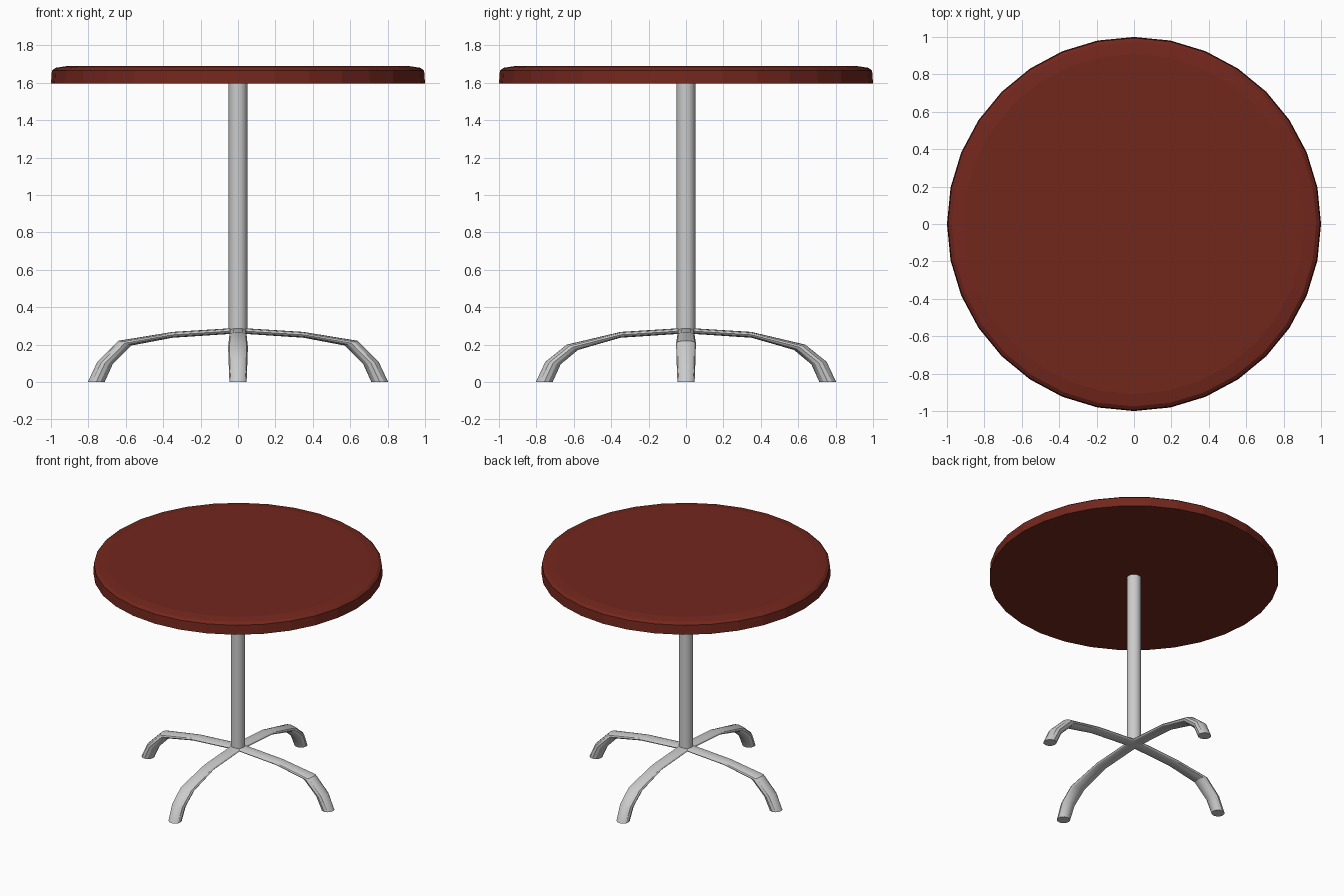
import bpy, bmesh
from math import cos, sin, pi, radians

if "Cube" in bpy.data.objects:
    bpy.data.objects.remove(bpy.data.objects["Cube"])


def loft(name, rings, color=None, smooth=None):
    """Skin a list of equal-sized point rings and cap both ends."""
    bm = bmesh.new()
    loops = [[bm.verts.new(p) for p in ring] for ring in rings]
    n = len(loops[0])
    for a, b in zip(loops, loops[1:]):
        for i in range(n):
            j = (i + 1) % n
            bm.faces.new((a[i], a[j], b[j], b[i]))
    bm.faces.new(loops[0])
    bm.faces.new(loops[-1])
    bmesh.ops.recalc_face_normals(bm, faces=bm.faces[:])
    me = bpy.data.meshes.new(name)
    bm.to_mesh(me)
    bm.free()
    if smooth:
        me.shade_smooth()
        me.set_sharp_from_angle(angle=radians(smooth))
    if color:
        mat = bpy.data.materials.new(name + "_paint")
        mat.diffuse_color = color
        mat.use_nodes = True
        mat.node_tree.nodes["Principled BSDF"].inputs["Base Color"].default_value = mat.diffuse_color
        me.materials.append(mat)
    ob = bpy.data.objects.new(name, me)
    bpy.context.collection.objects.link(ob)
    return ob


def circle(r, z, n):
    return [(r * cos(2 * pi * i / n), r * sin(2 * pi * i / n), z) for i in range(n)]


def leg_pair(name, half, turn):
    """Arched bar through the centre; each station is (top x, top z, bottom x, bottom z, half width)."""
    stations = [(-a, b, -c, d, w) for a, b, c, d, w in reversed(half[1:])] + half
    rings = []
    for tx, tz, bx, bz, w in stations:
        ring = []
        for i in range(12):
            a = 2 * pi * i / 12
            t = cos(a)
            ring.append(((tx + bx) / 2 + t * (tx - bx) / 2, w * sin(a),
                         (tz + bz) / 2 + t * (tz - bz) / 2))
        rings.append(ring)
    ob = loft(name, rings, smooth=30)
    ob.rotation_euler.z = turn


# Round top with a softened upper rim
loft("table_top", [circle(r, z, 32) for r, z in
                   ((1.0, 1.595), (0.995, 1.665), (0.975, 1.68), (0.91, 1.69))],
     color=(0.17, 0.02, 0.012, 1))

# Central pole
loft("pole", [circle(0.05, z, 16) for z in (0.265, 1.6)], smooth=30)

# Side legs and front/back legs, with slightly different knees
ankle = [(0.752, 0.108, 0.67, 0.095, 0.05), (0.803, 0.0, 0.713, 0.0, 0.046)]
hub = [(0.0, 0.29, 0.0, 0.26, 0.046), (0.35, 0.268, 0.35, 0.237, 0.046)]
leg_pair("side_legs", hub + [(0.638, 0.221, 0.572, 0.195, 0.053)] + ankle, 0)
leg_pair("front_back_legs", hub + [(0.638, 0.2, 0.577, 0.172, 0.053)] + ankle, pi / 2)
